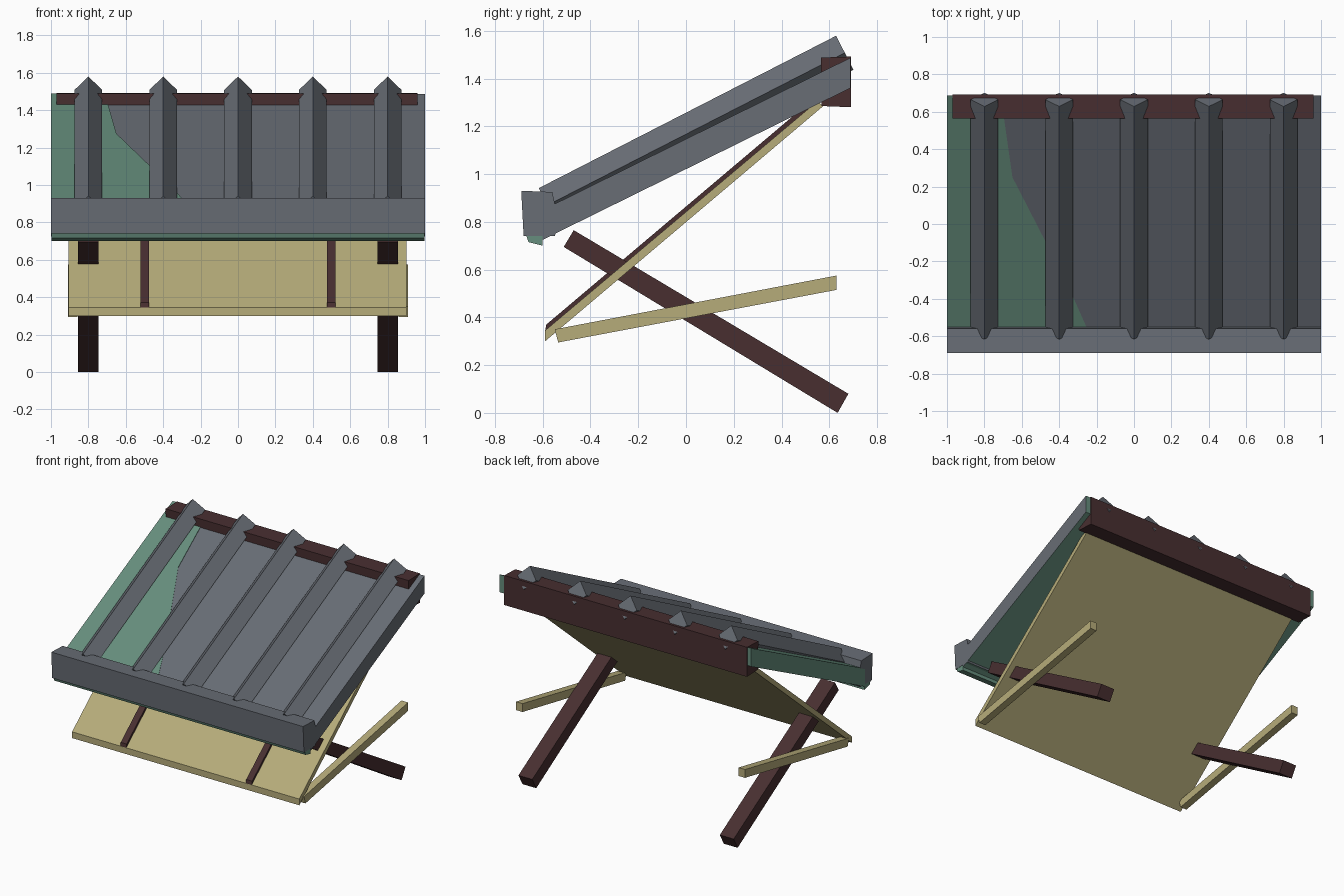
import bpy, bmesh
from mathutils import Vector

cube = bpy.data.objects.get("Cube")
if cube:
    bpy.data.objects.remove(cube, do_unlink=True)


def material(name, rgb):
    m = bpy.data.materials.new(name)
    m.use_nodes = True
    m.diffuse_color = (*rgb, 1)
    m.node_tree.nodes["Principled BSDF"].inputs["Base Color"].default_value = (*rgb, 1)
    return m


GREY = material("slate grey", (0.138, 0.153, 0.178))
GREEN = material("weathered green", (0.133, 0.270, 0.205))
TAN = material("pale wood", (0.468, 0.413, 0.195))
BROWN = material("dark wood", (0.065, 0.028, 0.030))


def build(name, near, far, mats, rule=None):
    """Solid between two matching outlines, with an optional colour rule."""
    bm = bmesh.new()
    a = [bm.verts.new(p) for p in near]
    b = [bm.verts.new(p) for p in far]
    bm.faces.new(a)
    bm.faces.new(b)
    for i in range(len(a)):
        j = (i + 1) % len(a)
        bm.faces.new((a[i], a[j], b[j], b[i]))
    bmesh.ops.recalc_face_normals(bm, faces=bm.faces)
    if rule:
        for f in bm.faces:
            f.material_index = int(rule(f))
    mesh = bpy.data.meshes.new(name)
    bm.to_mesh(mesh)
    bm.free()
    for m in mats:
        mesh.materials.append(m)
    ob = bpy.data.objects.new(name, mesh)
    bpy.context.collection.objects.link(ob)
    return ob


def extrude(name, profile, x0, x1, mats, rule=None):
    """Side profile in (y, z) drawn out along x."""
    return build(name, [(x0, y, z) for y, z in profile],
                 [(x1, y, z) for y, z in profile], mats, rule)


# Sloping roof: grey above, green underneath, at the back and on the right end
def lining(f):
    return f.normal.z < -0.5 or f.normal.x < -0.5 or f.normal.y > 0.8


extrude("roof_slab", [(-0.6, 0.85), (0.688, 1.487), (0.688, 1.36), (-0.6, 0.725)],
        -1, 1, [GREY, GREEN], lining)

# Green worn area on the roof
def roof_z(y):
    return 0.85 + (y + 0.6) * 0.4946


patch = [(-1, -0.56), (-0.25, -0.56), (-0.33, -0.38), (-0.47, -0.1),
         (-0.65, 0.25), (-0.7, 0.6), (-0.71, 0.686), (-1, 0.686)]
build("roof_patch", [(x, y, roof_z(y) - 0.002) for x, y in patch],
      [(x, y, roof_z(y) + 0.004) for x, y in patch], [GREEN])

# Eave beam with its green lip
extrude("eave_beam", [(-0.69, 0.93), (-0.56, 0.925), (-0.55, 0.88),
                      (-0.54, 0.77), (-0.55, 0.74), (-0.68, 0.74)],
        -1, 1, [GREY, GREEN], lambda f: f.normal.z < -0.9)
extrude("eave_lip", [(-0.67, 0.745), (-0.66, 0.715), (-0.6, 0.7), (-0.6, 0.745)],
        -0.998, 0.998, [GREEN])

# Diamond-section roof ribs
low, high = Vector((0, -0.58, 0.87)), Vector((0, 0.665, 1.508))
along = (high - low).normalized()
side = Vector((0.074, 0, 0))
up = Vector((0, -along.z, along.y)) * 0.08
for i in range(5):
    centre = Vector(((i - 2) * 0.4, 0, 0))
    ring = [centre + o for o in (up, side, -up, -side)]
    build("roof_rib_%d" % (i + 1), [low + p for p in ring],
          [high + p for p in ring], [GREY])

# Back beam under the top of the roof
extrude("back_beam", [(0.568, 1.285), (0.692, 1.28), (0.692, 1.492), (0.565, 1.488)],
        -0.97, 0.96, [BROWN])

# Sloping board with two battens
extrude("counter_board", [(-0.59, 0.3), (-0.59, 0.345), (0.55, 1.305), (0.575, 1.285)],
        -0.905, 0.9, [TAN])

for label, s in (("left", 1), ("right", -1)):
    extrude(label + "_batten", [(-0.59, 0.343), (-0.585, 0.37), (0.53, 1.312), (0.55, 1.303)],
            s * 0.475, s * 0.522, [BROWN])
    # Crossed leg and lower strut
    extrude(label + "_leg", [(-0.47, 0.765), (-0.512, 0.695), (0.635, 0), (0.68, 0.08)],
            s * 0.745, s * 0.855, [BROWN])
    extrude(label + "_strut", [(-0.55, 0.35), (-0.535, 0.295), (0.63, 0.515), (0.63, 0.575)],
            s * 0.858, s * 0.91, [TAN])
